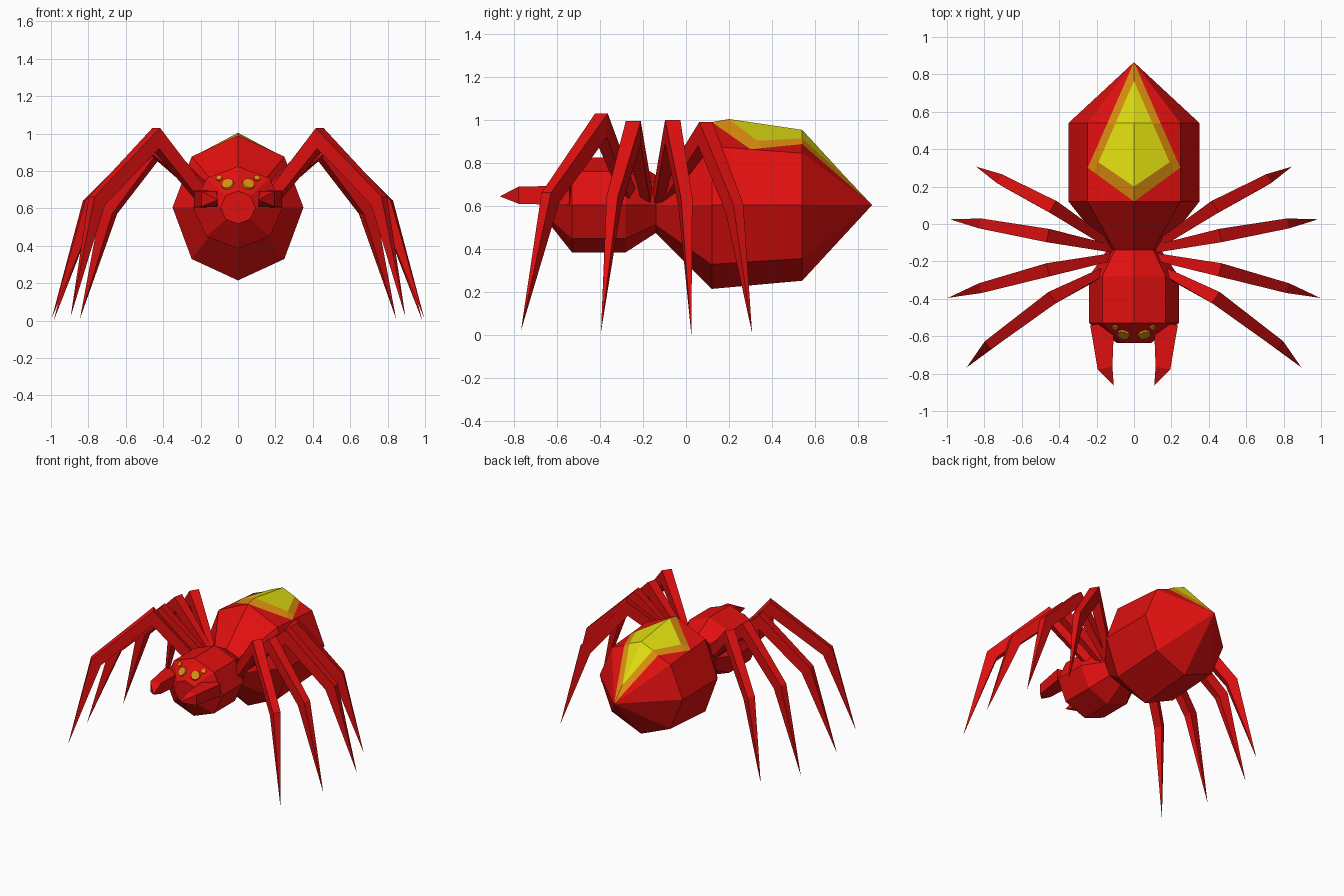
import bpy, bmesh
from math import sin, cos, pi
from mathutils import Vector

if "Cube" in bpy.data.objects:
    bpy.data.objects.remove(bpy.data.objects["Cube"])

MID = 0.605  # height of the body axis


def material(name, rgb):
    m = bpy.data.materials.new(name)
    m.use_nodes = True
    m.diffuse_color = (*rgb, 1)
    bsdf = m.node_tree.nodes["Principled BSDF"]
    bsdf.inputs["Base Color"].default_value = (*rgb, 1)
    bsdf.inputs["Roughness"].default_value = 0.8
    return m


red = material("red", (0.75, 0.005, 0.005))
orange = material("orange", (0.72, 0.27, 0.005))
yellow = material("yellow", (0.74, 0.72, 0.005))


def loft(rings):
    """Skin a list of rings; a ring of one point closes to a tip."""
    bm = bmesh.new()
    rows = [[bm.verts.new(p) for p in ring] for ring in rings]
    n = max(len(r) for r in rows)
    for a, b in zip(rows, rows[1:]):
        for i in range(n):
            j = (i + 1) % n
            if len(b) == 1:
                bm.faces.new((a[i], a[j], b[0]))
            else:
                bm.faces.new((a[i], a[j], b[j], b[i]))
    for end in (rows[0], rows[-1]):
        if len(end) > 1:
            bm.faces.new(end)
    bmesh.ops.recalc_face_normals(bm, faces=bm.faces)
    return bm


def finish(name, bm, *mats):
    mesh = bpy.data.meshes.new(name)
    bm.to_mesh(mesh)
    bm.free()
    for m in mats:
        mesh.materials.append(m)
    obj = bpy.data.objects.new(name, mesh)
    bpy.context.collection.objects.link(obj)
    return obj


def octagon(y, rx, top, bottom):
    pts = []
    for k in range(8):
        a = k * pi / 4
        rz = top if cos(a) > 0 else bottom
        pts.append(Vector((rx * sin(a), y, MID + rz * cos(a))))
    return pts


def limb(points, sizes):
    """Four-sided tapering tube with mitred joints, ending in a point."""
    pts = [Vector(p) for p in points]
    run = pts[-1] - pts[0]
    side = Vector((-run.y, run.x, 0)).normalized()
    rings = []
    for i, (w, d) in enumerate(sizes):
        t = (pts[i + 1] - pts[i]).normalized()
        if i:
            t += (pts[i] - pts[i - 1]).normalized()
        up = t.cross(side).normalized()
        rings.append([pts[i] + side * w * a + up * d * b
                      for a, b in ((-1, -1), (1, -1), (1, 1), (-1, 1))])
    return loft(rings + [[pts[-1]]])


# Head and thorax
finish("thorax", loft([octagon(-0.14, 0.145, 0.14, 0.13),
                       octagon(-0.28, 0.24, 0.22, 0.22),
                       octagon(-0.53, 0.24, 0.22, 0.22),
                       octagon(-0.635, 0.093, 0.088, 0.088)]), red)

# Abdomen with a kite-shaped back marking cut into its upper faces
bm = loft([octagon(-0.14, 0.145, 0.14, 0.13), octagon(0.12, 0.35, 0.385, 0.39),
           octagon(0.54, 0.35, 0.34, 0.352), [Vector((0, 0.865, MID))]])
outer = (0.12, 0.247, 0.30, 0.865)   # front y, corner x, corner y, back y
inner = (0.20, 0.19, 0.33, 0.765)


def on_back(f):
    c = f.calc_center_median()
    return c.y > 0.12 and abs(c.x) / 0.35 < (c.z - MID) / 0.37


def in_kite(p, kite):
    y0, x, y, y1 = kite
    edge = x * (p.y - y0) / (y - y0) if p.y < y else x * (y1 - p.y) / (y1 - y)
    return abs(p.x) < edge + 0.001


for y0, cx, cy, y1 in (outer, inner):
    for s in (1, -1):
        for end in (y0, y1):
            faces = [f for f in bm.faces
                     if on_back(f) and s * f.calc_center_median().x > 0]
            geom = faces + list({e for f in faces for e in f.edges}) \
                + list({v for f in faces for v in f.verts})
            bmesh.ops.bisect_plane(bm, geom=geom, dist=0.0005,
                                   plane_co=(0, end, 0),
                                   plane_no=(cy - end, -s * cx, 0))
raised = set()
for f in bm.faces:
    c = f.calc_center_median()
    if on_back(f) and in_kite(c, inner):
        f.material_index = 2
        raised.update(f.verts)
    elif on_back(f) and in_kite(c, outer):
        f.material_index = 1
for v in raised:
    v.co.z += 0.04 * max(0, inner[3] - v.co.y)
finish("abdomen", bm, red, orange, yellow)

# Legs: root, knee, shin joint, tip (front pair to back pair)
LEGS = {
    "front": [(0.17, -0.26, 0.64), (0.44, -0.395, 0.975), (0.755, -0.63, 0.64), (0.895, -0.767, 0.02)],
    "second": [(0.13, -0.18, 0.64), (0.46, -0.245, 0.94), (0.79, -0.335, 0.62), (0.995, -0.395, 0.015)],
    "third": [(0.13, -0.13, 0.64), (0.46, -0.062, 0.945), (0.79, -0.003, 0.62), (0.985, 0.025, 0.0)],
    "back": [(0.13, -0.11, 0.64), (0.43, 0.09, 0.935), (0.69, 0.225, 0.59), (0.845, 0.307, 0.01)],
}
for side, s in (("left", 1), ("right", -1)):
    for name, path in LEGS.items():
        pts = [(s * x, y, z) for x, y, z in path]
        finish(f"{name}_leg_{side}",
               limb(pts, [(0.02, 0.035), (0.036, 0.055), (0.027, 0.04)]), red)

    # Fangs
    fang = [(s * 0.17, -0.53, 0.65), (s * 0.155, -0.77, 0.65), (s * 0.108, -0.865, 0.645)]
    finish(f"fang_{side}", limb(fang, [(0.065, 0.045), (0.04, 0.04)]), red)

    # Eyes: thin discs lying on the sloping brow
    normal = Vector((s * 0.382, -1.238, 1)).normalized()
    for name, x, z, r in (("large", 0.055, 0.73, 0.038), ("small", 0.1, 0.76, 0.019)):
        y = -0.53 - (0.825 - 0.382 * x - z) / 1.238
        bm = bmesh.new()
        bmesh.ops.create_cone(bm, cap_ends=True, segments=10, radius1=r,
                              radius2=r * 0.85, depth=0.018)
        eye = finish(f"{name}_eye_{side}", bm, orange)
        eye.location = (s * x, y, z)
        eye.rotation_euler = normal.to_track_quat("Z", "Y").to_euler()
